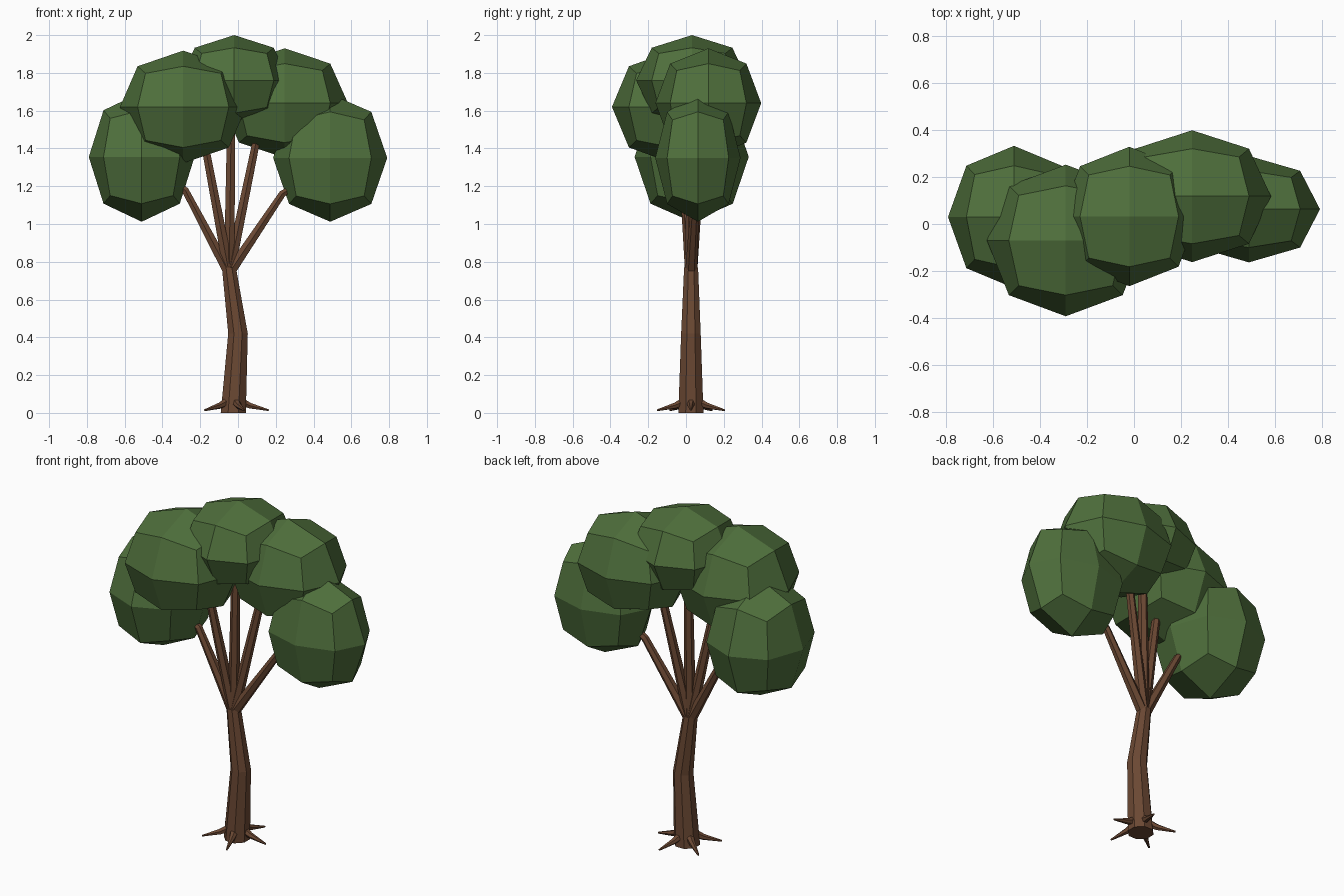
import bpy, bmesh, math
from mathutils import Vector

if "Cube" in bpy.data.objects:
    bpy.data.objects.remove(bpy.data.objects["Cube"])


def material(name, color):
    m = bpy.data.materials.new(name)
    m.diffuse_color = (*color, 1)
    m.use_nodes = True
    m.node_tree.nodes["Principled BSDF"].inputs["Base Color"].default_value = m.diffuse_color
    return m


BARK = material("bark brown", (0.147, 0.065, 0.033))
LEAF = material("leaf green", (0.078, 0.160, 0.045))


def finish(bm, name, mat):
    bmesh.ops.recalc_face_normals(bm, faces=bm.faces)
    mesh = bpy.data.meshes.new(name)
    bm.to_mesh(mesh)
    bm.free()
    mesh.materials.append(mat)
    obj = bpy.data.objects.new(name, mesh)
    bpy.context.collection.objects.link(obj)
    return obj


def tube(name, points, radii, sides, flat=False):
    """Tapered low-poly tube along a path; flat keeps its rings horizontal."""
    pts = [Vector(p) for p in points]
    up = Vector((0, 0, 1))
    bm = bmesh.new()
    rings = []
    for i, p in enumerate(pts):
        tangent = pts[min(i + 1, len(pts) - 1)] - pts[max(i - 1, 0)]
        turn = up.rotation_difference(up if flat else tangent)
        ring = []
        for k in range(sides):
            a = math.tau * (k + 0.5) / sides
            ring.append(bm.verts.new(p + turn @ Vector((math.cos(a), math.sin(a), 0)) * radii[i]))
        rings.append(ring)
    for a, b in zip(rings, rings[1:]):
        for k in range(sides):
            n = (k + 1) % sides
            bm.faces.new((a[k], a[n], b[n], b[k]))
    bm.faces.new(rings[0])
    bm.faces.new(rings[-1])
    return finish(bm, name, BARK)


def leaf_clump(name, centre, half):
    """Cube with each face cut in four, rounded into a ball."""
    bm = bmesh.new()
    bmesh.ops.create_cube(bm, size=2)
    bmesh.ops.subdivide_edges(bm, edges=bm.edges[:], cuts=1, use_grid_fill=True)
    p = 2.12
    for v in bm.verts:
        v.co /= sum(abs(c) ** p for c in v.co) ** (1 / p)
        v.co = Vector(centre) + v.co * Vector(half)
    return finish(bm, name, LEAF)


# Trunk
tube("trunk", [(-0.025, 0.026, 0), (0, 0.026, 0.42), (-0.048, 0.027, 0.77)],
     [0.072, 0.056, 0.040], 8, flat=True)

# Branches
FORK = (-0.047, 0.027, 0.74)
tube("left_branch", [FORK, (-0.28, 0.03, 1.18), (-0.45, 0.03, 1.28)], [0.032, 0.021, 0.016], 6)
tube("right_branch", [FORK, (0.235, 0.05, 1.16), (0.42, 0.06, 1.27)], [0.032, 0.021, 0.016], 6)
tube("middle_branch", [FORK, (-0.035, 0.03, 1.62)], [0.032, 0.024], 6)
tube("front_left_branch", [FORK, (-0.20, -0.03, 1.55)], [0.032, 0.021], 6)
tube("back_right_branch", [FORK, (0.12, 0.09, 1.55)], [0.032, 0.021], 6)

# Roots spread evenly around the trunk
for i in range(5):
    a = math.tau * i / 5
    path = [(-0.025 + d * math.cos(a), 0.026 + d * math.sin(a), z)
            for d, z in ((0.04, 0.06), (0.09, 0.038), (0.188, 0.014))]
    tube(f"root_{i + 1}", path, [0.024, 0.017, 0.005], 6)

# Leaf clumps
leaf_clump("left_leaves", (-0.51, 0.03, 1.355), (0.28, 0.302, 0.343))
leaf_clump("front_left_leaves", (-0.29, -0.07, 1.62), (0.335, 0.322, 0.298))
leaf_clump("top_leaves", (-0.02, 0.032, 1.76), (0.29, 0.296, 0.24))
leaf_clump("back_right_leaves", (0.247, 0.118, 1.64), (0.335, 0.28, 0.29))
leaf_clump("right_leaves", (0.488, 0.063, 1.35), (0.302, 0.226, 0.338))
